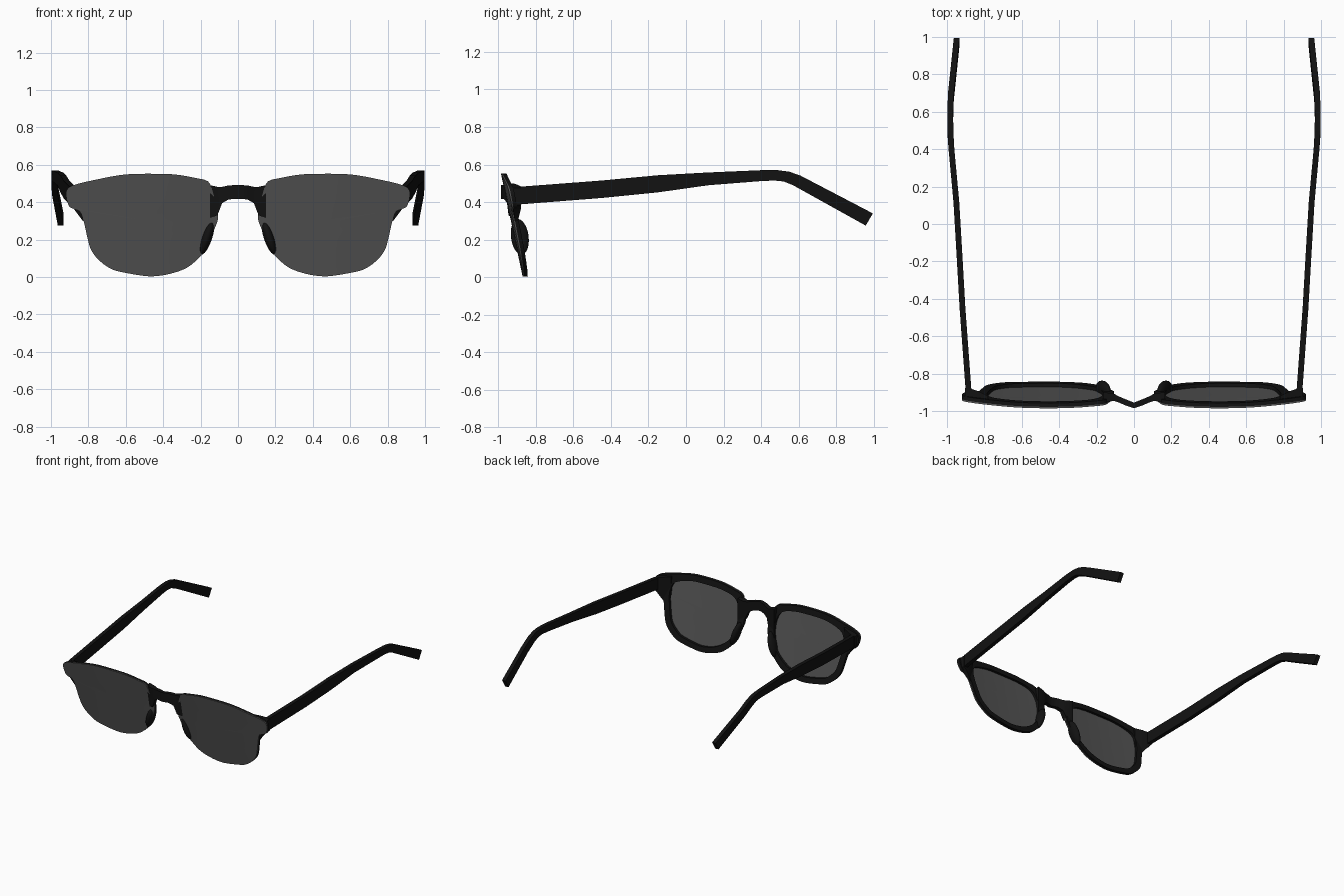
import bpy, bmesh, math
from mathutils import Vector

if "Cube" in bpy.data.objects:
    bpy.data.objects.remove(bpy.data.objects["Cube"])


def material(name, v):
    m = bpy.data.materials.new(name)
    m.diffuse_color = (v, v, v, 1)
    m.use_nodes = True
    m.node_tree.nodes["Principled BSDF"].inputs["Base Color"].default_value = m.diffuse_color
    return m


BLACK = material("black_plastic", 0.006)
GREY = material("dark_lens", 0.09)


def finish(name, bm, mat, angle=35):
    """Turn a right-hand bmesh into an object mirrored across x = 0."""
    bmesh.ops.remove_doubles(bm, verts=bm.verts, dist=1e-5)
    bmesh.ops.recalc_face_normals(bm, faces=bm.faces)
    me = bpy.data.meshes.new(name)
    bm.to_mesh(me)
    bm.free()
    me.materials.append(mat)
    ob = bpy.data.objects.new(name, me)
    bpy.context.collection.objects.link(ob)
    ob.modifiers.new("mirror", 'MIRROR')
    bpy.context.view_layer.objects.active = ob
    ob.select_set(True)
    bpy.ops.object.shade_smooth_by_angle(angle=math.radians(angle))
    ob.select_set(False)
    return ob


def bridge_rings(bm, a, b):
    n = len(a)
    for i in range(n):
        j = (i + 1) % n
        bm.faces.new((a[i], a[j], b[j], b[i]))


def loft(name, sections, mat, cap_start=True, angle=35):
    bm = bmesh.new()
    rings = [[bm.verts.new(p) for p in s] for s in sections]
    for a, b in zip(rings, rings[1:]):
        bridge_rings(bm, a, b)
    if cap_start:
        bm.faces.new(rings[0])
    bm.faces.new(rings[-1])
    return finish(name, bm, mat, angle)


def surf(x, z):
    """Front surface: tilted back at the bottom, gently wrapped."""
    return -0.985 + (0.55 - z) * 0.21 + 0.1 * (x - 0.45) ** 2


def smooth_loop(pts, sub=5):
    pts = [Vector(p) for p in pts]
    n, out = len(pts), []

    def tangent(i):
        p, q, r = pts[i - 1], pts[i], pts[(i + 1) % n]
        return (r - p).normalized() * min((q - p).length, (r - q).length)

    for i in range(n):
        p, q = pts[i], pts[(i + 1) % n]
        a, b = tangent(i), tangent((i + 1) % n)
        for k in range(sub):
            t = k / sub
            out.append(p * (2*t**3 - 3*t**2 + 1) + a * (t**3 - 2*t**2 + t)
                       + q * (3*t**2 - 2*t**3) + b * (t**3 - t**2))
    return out


outer = smooth_loop([
    (.15, .50), (.23, .53), (.36, .55), (.58, .55), (.738, .525), (.908, .477),
    (.904, .38), (.845, .352), (.823, .29), (.79, .155), (.738, .085), (.658, .035),
    (.48, .004), (.36, .018), (.257, .06), (.165, .155), (.13, .245), (.107, .325)])
opening = smooth_loop([
    (.185, .44), (.24, .485), (.36, .505), (.58, .505), (.70, .48), (.765, .445),
    (.785, .38), (.783, .34), (.775, .29), (.745, .17), (.70, .115), (.64, .075),
    (.48, .045), (.37, .06), (.285, .10), (.205, .175), (.175, .265), (.163, .35)])


def ring(bm, pts, depth):
    return [bm.verts.new((p.x, surf(p.x, p.y) + depth, p.y)) for p in pts]


# Lens: a thin wrapped plate covering the whole front
bm = bmesh.new()
centre = Vector((.48, .3))
rims = []
for depth in (0, 0.008):
    prev = ring(bm, outer, depth)
    rims.append(prev)
    for s in (.75, .5, .25):
        cur = ring(bm, [centre + (p - centre) * s for p in outer], depth)
        bridge_rings(bm, prev, cur)
        prev = cur
    tip = bm.verts.new((centre.x, surf(*centre) + depth, centre.y))
    for i in range(len(prev)):
        bm.faces.new((prev[i], prev[(i + 1) % len(prev)], tip))
bridge_rings(bm, *rims)
finish("lens", bm, GREY)

# Rim: frame ring behind the lens
bm = bmesh.new()
rings = [ring(bm, outer, .006), ring(bm, outer, .028),
         ring(bm, opening, .028), ring(bm, opening, .006)]
for i in range(4):
    bridge_rings(bm, rings[i], rings[(i + 1) % 4])
finish("rim", bm, BLACK)


def block(x, lo, hi, back, front=None):
    f_lo = surf(x, lo) + .007 if front is None else front
    f_hi = surf(x, hi) + .007 if front is None else front
    return [(x, f_lo, lo), (x, f_hi, hi), (x, back, hi), (x, back, lo)]


# Bridge over the nose
loft("bridge", [block(0, .418, .492, -.955, -.985), block(.05, .415, .49, -.935, -.968),
                block(.085, .395, .482, -.92, -.953), block(.11, .33, .482, -.905, -.945),
                block(.165, .31, .495, -.90)], BLACK, cap_start=False)

# End pieces carrying the hinges
loft("end_piece", [block(.78, .30, .50, -.92), block(.83, .30, .492, -.895),
                   block(.875, .36, .483, -.88), block(.904, .385, .476, -.878)], BLACK)

# Nose pads on the inner rim edges
bpy.ops.mesh.primitive_uv_sphere_add(segments=20, ring_count=12, radius=1,
                                     location=(.165, -.885, .215),
                                     rotation=(.12, math.radians(-18), .0))
pad = bpy.context.object
pad.name = "nose_pad"
pad.scale = (.028, .047, .10)
bpy.ops.object.transform_apply(location=True, rotation=True, scale=True)
pad.data.materials.append(BLACK)
pad.modifiers.new("mirror", 'MIRROR')
bpy.ops.object.shade_smooth_by_angle()
pad.select_set(False)

# Temples: (x, top y, top z, bottom y, bottom z) along the arm
arm = [(.885, -.885, .482, -.885, .388), (.917, -.45, .515, -.45, .422),
       (.934, -.15, .543, -.15, .452), (.950, .12, .558, .12, .49),
       (.976, .40, .570, .40, .512), (.981, .49, .570, .47, .515),
       (.982, .55, .562, .52, .510), (.982, .61, .541, .57, .490),
       (.979, .70, .494, .66, .440), (.948, .995, .340, .957, .275)]
w = .0155
loft("temple", [[(x - w, ty, tz), (x + w, ty, tz), (x + w, by, bz), (x - w, by, bz)]
                for x, ty, tz, by, bz in arm], BLACK)
